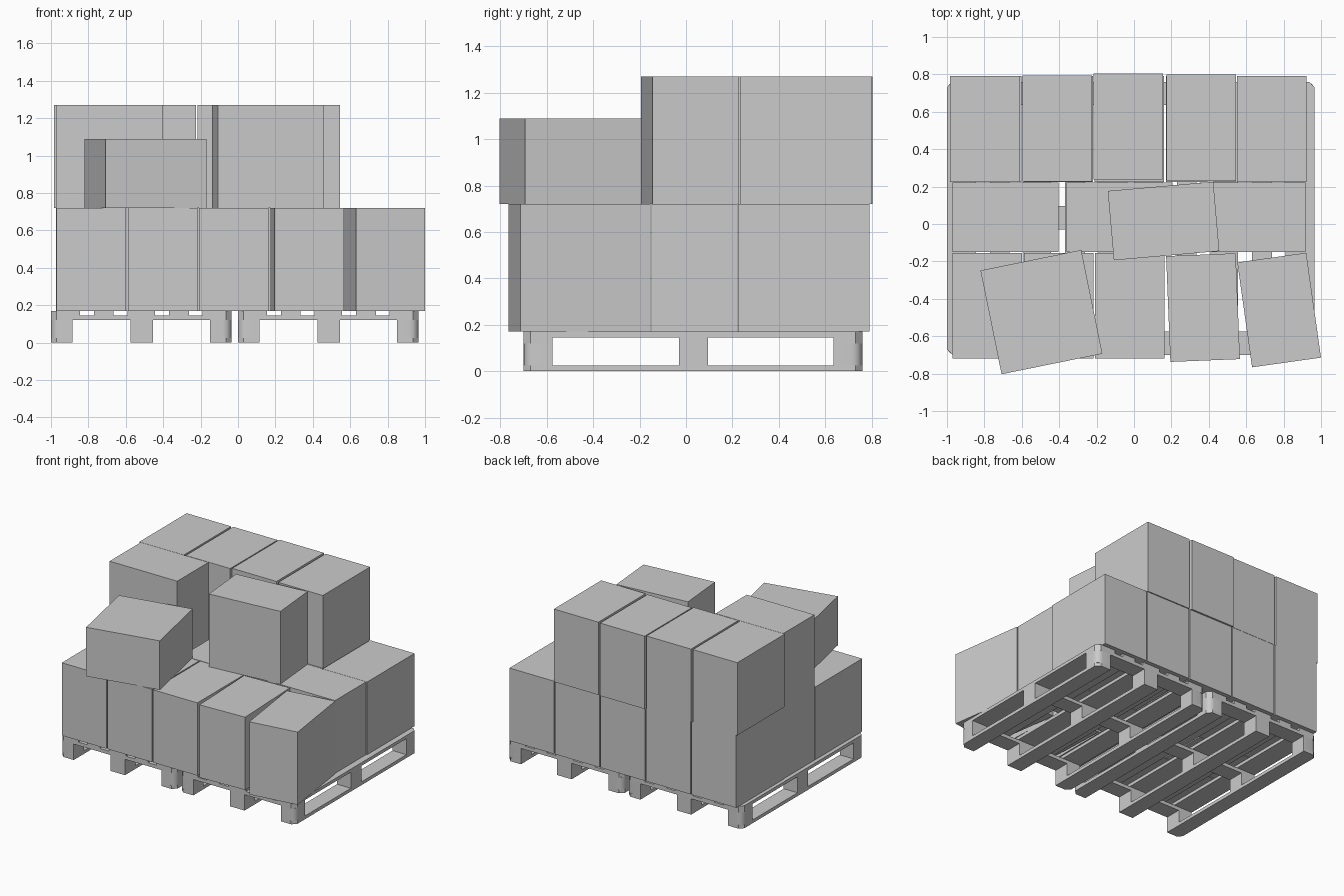
import bpy, bmesh, math
from mathutils import Matrix

if "Cube" in bpy.data.objects:
    bpy.data.objects.remove(bpy.data.objects["Cube"])

grey = bpy.data.materials.new("plain_grey")
grey.diffuse_color = (0.6, 0.6, 0.6, 1)
grey.use_nodes = True
grey.node_tree.nodes["Principled BSDF"].inputs["Base Color"].default_value = grey.diffuse_color


def block(name, x, y, z, angle=0, cut=(), cut_size=0.03, segments=1):
    """Box from (min, max) ranges, turned about its centre; cut lists the
    (x sign, y sign) of upright edges to be bevelled."""
    size = [r[1] - r[0] for r in (x, y, z)]
    centre = [(r[0] + r[1]) / 2 for r in (x, y, z)]
    bm = bmesh.new()
    bmesh.ops.create_cube(bm, size=1, matrix=Matrix.Diagonal((*size, 1)))
    edges = []
    for e in bm.edges:
        a, b = (v.co for v in e.verts)
        upright = abs(a.z - b.z) > 1e-5 and (a.xy - b.xy).length < 1e-5
        if upright and (math.copysign(1, a.x), math.copysign(1, a.y)) in cut:
            edges.append(e)
    if edges:
        bmesh.ops.bevel(bm, geom=edges, offset=cut_size, segments=segments,
                        profile=0.5, affect='EDGES')
    if segments > 1:
        for f in bm.faces:
            f.smooth = abs(f.normal.z) < 0.5
        for e in bm.edges:
            e.smooth = e.calc_face_angle(0) < math.radians(35)
    mesh = bpy.data.meshes.new(name)
    bm.to_mesh(mesh)
    bm.free()
    mesh.materials.append(grey)
    obj = bpy.data.objects.new(name, mesh)
    obj.location = centre
    obj.rotation_euler.z = math.radians(angle)
    bpy.context.collection.objects.link(obj)
    return obj


def carton(name, cx, cy, w, d, z, angle=0):
    block(name, (cx - w / 2, cx + w / 2), (cy - d / 2, cy + d / 2), z, angle)


# ---- pallets: two side by side, each with runners, blocks, cross and deck boards
Y0, Y1 = -0.70, 0.76
ROWS = [(Y0, -0.575), (-0.03, 0.095), (0.635, Y1)]
DECK = [(0, 0.155), (0.23, 0.335), (0.41, 0.555), (0.63, 0.737), (0.81, 0.965)]
LEGS = [(0, 0.116), (0.425, 0.545), (0.849, 0.965)]

for side, ox in (("left", -1.0), ("right", 0.0)):
    for i, (a, b) in enumerate(LEGS):
        sx = i - 1                       # outer side of this runner, 0 in the middle
        ends = [(sx, -1), (sx, 1)] if sx else []
        block(f"{side}_runner", (ox + a, ox + b), (Y0, Y1), (0, 0.025), cut=ends)
        for j, row in enumerate(ROWS):
            sy = j - 1
            corner = [(sx, sy)] if sx and sy else []
            block(f"{side}_spacer_block", (ox + a, ox + b), row, (0.025, 0.12),
                  cut=corner, cut_size=0.045, segments=5 if corner else 1)
    for j, row in enumerate(ROWS):
        sy = j - 1
        ends = [(-1, sy), (1, sy)] if sy else []
        block(f"{side}_cross_board", (ox, ox + 0.965), row, (0.12, 0.146), cut=ends)
    for i, (a, b) in enumerate(DECK):
        sx = {0: -1, 4: 1}.get(i, 0)
        ends = [(sx, -1), (sx, 1)] if sx else []
        block(f"{side}_deck_board", (ox + a, ox + b), (Y0, Y1), (0.146, 0.17), cut=ends)

# ---- lower layer of cartons
LOW, HIGH = (0.17, 0.72), (0.72, 1.27)
W, D = 0.372, 0.566
for i in range(5):
    carton("lower_back_carton", -0.787 + 0.381 * i, 0.508, W, D, LOW)
for cx in (-0.687, -0.078, 0.633):
    carton("lower_middle_carton", cx, 0.037, 0.566, W, LOW)
for i in range(3):
    carton("lower_front_carton", -0.784 + 0.381 * i, -0.437, W, D, LOW)
carton("lower_front_turned_carton", 0.369, -0.447, W, D, LOW, 2.3)
carton("lower_front_corner_carton", 0.776, -0.460, W, D, LOW, 8)

# ---- upper layer of cartons
for cx, cy in ((-0.797, 0.508), (-0.41, 0.51), (-0.03, 0.521), (0.36, 0.516)):
    carton("upper_back_carton", cx, cy, W, D, HIGH)
carton("upper_middle_carton", -0.687, 0.037, 0.566, W, HIGH)
carton("upper_turned_carton", 0.158, 0.016, 0.566, W, HIGH, 5)
carton("upper_lying_carton", -0.495, -0.471, 0.55, D, (0.72, 1.09), 11.5)
